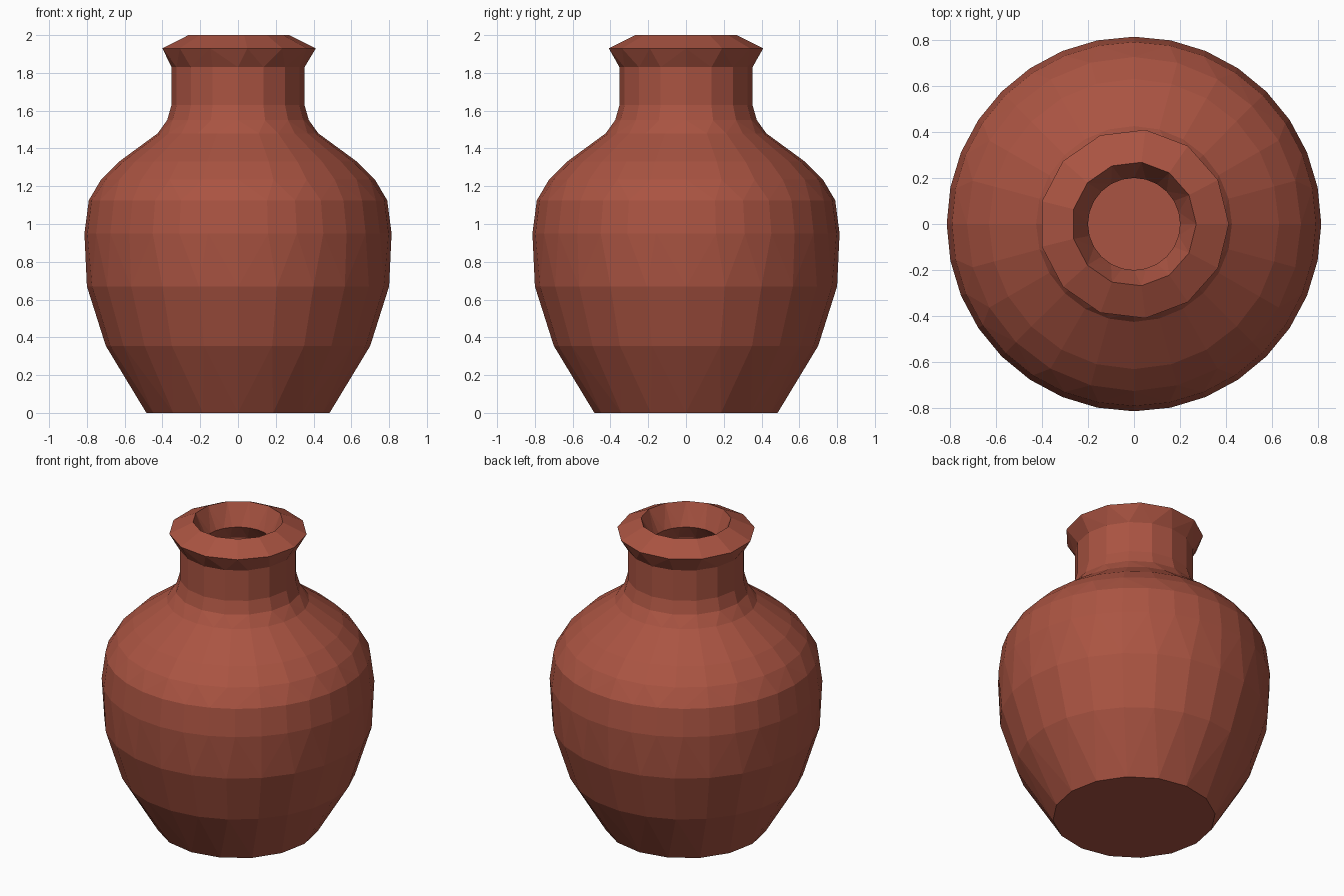
import bpy, bmesh, math

if "Cube" in bpy.data.objects:
    bpy.data.objects.remove(bpy.data.objects["Cube"])

# Single terracotta colour
clay = bpy.data.materials.new("terracotta clay")
clay.diffuse_color = (0.402, 0.088, 0.054, 1.0)
clay.use_nodes = True
clay.node_tree.nodes["Principled BSDF"].inputs["Base Color"].default_value = clay.diffuse_color

# Closed profile, bottom outside -> rim -> inside floor: (radius, height, sides)
PROFILE = [
    (0.485, 0.00, 16), (0.70, 0.355, 24), (0.80, 0.67, 24), (0.813, 0.95, 32),
    (0.79, 1.125, 32), (0.725, 1.235, 24), (0.63, 1.33, 24), (0.425, 1.48, 24),
    (0.375, 1.55, 16), (0.352, 1.63, 16), (0.352, 1.83, 16),
    (0.412, 1.93, 13), (0.27, 2.00, 13),                     # flared lip
    (0.20, 1.86, 24),                                        # narrow throat
    (0.27, 1.76, 16), (0.27, 1.60, 16), (0.36, 1.44, 16),    # hollow inside
    (0.56, 1.30, 24), (0.71, 1.10, 24), (0.735, 0.90, 24),
    (0.71, 0.66, 24), (0.62, 0.36, 24), (0.45, 0.08, 16),
]


def ring(bm, r, z, n):
    return [bm.verts.new((r * math.cos(2 * math.pi * k / n),
                          r * math.sin(2 * math.pi * k / n), z)) for k in range(n)]


def bridge(bm, a, b):
    """Join two rings, stepping evenly around when their side counts differ."""
    na, nb = len(a), len(b)
    if na == nb:
        for i in range(na):
            j = (i + 1) % na
            bm.faces.new((a[i], a[j], b[j], b[i]))
        return
    i = j = 0
    while i < na or j < nb:
        if j >= nb or (i < na and (i + 0.5) / na < (j + 0.5) / nb):
            bm.faces.new((a[i % na], a[(i + 1) % na], b[j % nb]))
            i += 1
        else:
            bm.faces.new((a[i % na], b[(j + 1) % nb], b[j % nb]))
            j += 1


# Hollow jar body
bm = bmesh.new()
rings = [ring(bm, *p) for p in PROFILE]
for lower, upper in zip(rings, rings[1:]):
    bridge(bm, lower, upper)
bm.faces.new(rings[0][::-1])    # underside
bm.faces.new(rings[-1])         # inside floor
bmesh.ops.recalc_face_normals(bm, faces=bm.faces[:])
mesh = bpy.data.meshes.new("clay_jar")
bm.to_mesh(mesh)
bm.free()
mesh.materials.append(clay)
jar = bpy.data.objects.new("clay_jar", mesh)
bpy.context.collection.objects.link(jar)
